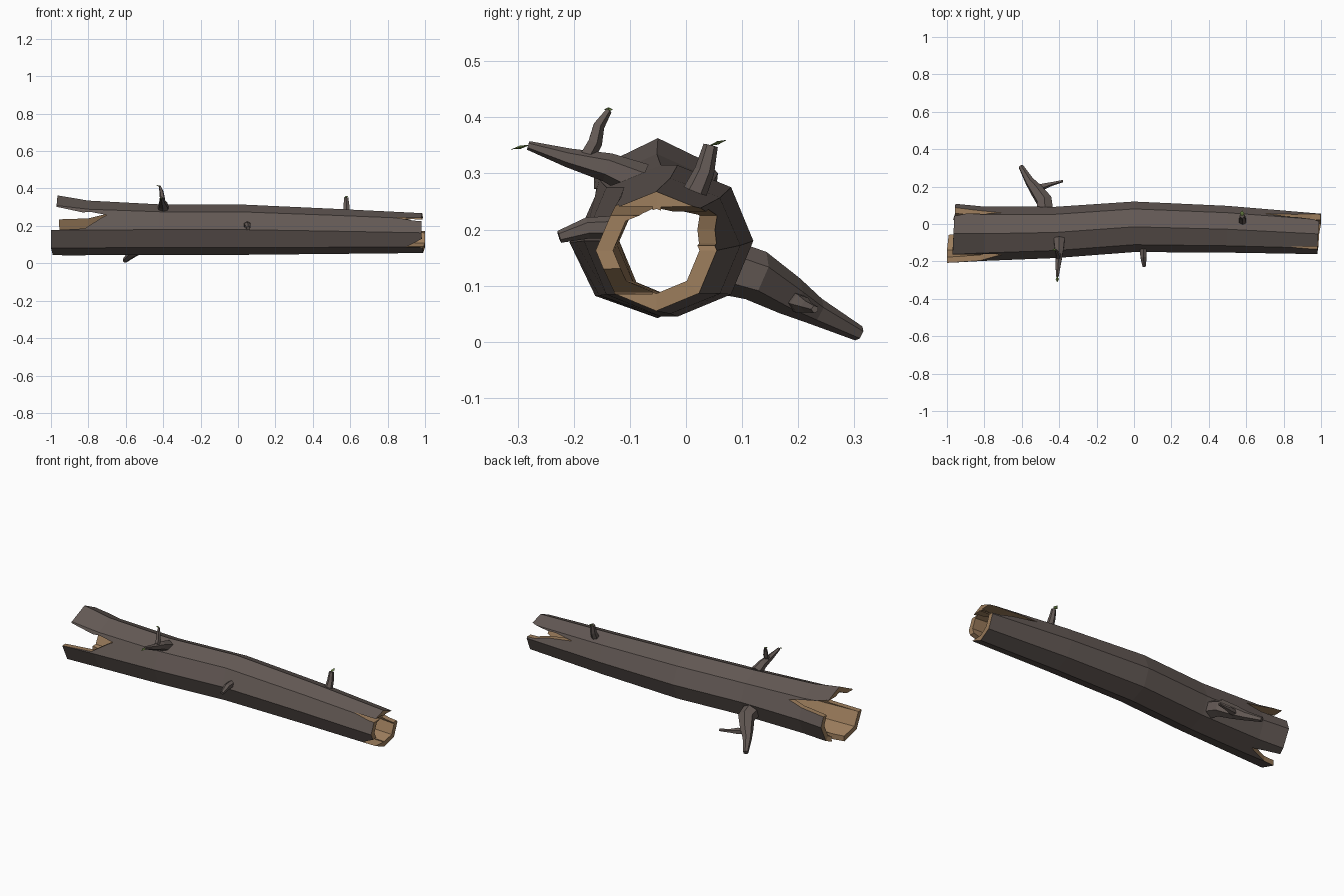
import bpy, bmesh
from math import sin, cos, pi
from mathutils import Vector

if "Cube" in bpy.data.objects:
    bpy.data.objects.remove(bpy.data.objects["Cube"])


def mat(name, col):
    m = bpy.data.materials.new(name)
    m.diffuse_color = (*col, 1)
    m.use_nodes = True
    m.node_tree.nodes["Principled BSDF"].inputs["Base Color"].default_value = m.diffuse_color
    return m


BARK = mat("bark", (0.125, 0.10, 0.09))
WOOD = mat("inner_wood", (0.34, 0.21, 0.11))
LEAF = mat("leaf", (0.15, 0.23, 0.06))


def make(name, bm, mats):
    bmesh.ops.recalc_face_normals(bm, faces=bm.faces)
    me = bpy.data.meshes.new(name)
    bm.to_mesh(me)
    bm.free()
    ob = bpy.data.objects.new(name, me)
    bpy.context.collection.objects.link(ob)
    for m in mats:
        me.materials.append(m)
    return ob


def bridge(bm, a, b, mi=0):
    n = len(a)
    for i in range(n):
        f = bm.faces.new((a[i], a[(i + 1) % n], b[(i + 1) % n], b[i]))
        f.material_index = mi


# Hollow octagonal trunk: x, centre y, centre z, side / up / down radius
STATIONS = [
    (-1.0, -.050, .178, .158, .185, .136),
    (-.80, -.052, .178, .145, .157, .135),
    (-.42, -.045, .180, .137, .135, .135),
    (0.0, -.015, .180, .135, .135, .135),
    (0.5, -.028, .172, .125, .120, .122),
    (1.0, -.053, .163, .108, .105, .108),
]
# Uneven end positions per corner (back, top, front, bottom order)
LEFT = [-.955, -.96, -.965, -.97, -1, -1, -.99, -.955]
RIGHT = [1, .99, .985, .98, .98, .985, .99, 1]


def trunk_ring(bm, s, wall):
    x, cy, cz, ry, up, dn = s
    vs = []
    for k in range(8):
        a = k * pi / 4
        xx = LEFT[k] if x == -1 else RIGHT[k] if x == 1 else x
        rz = up if sin(a) > 0 else dn
        vs.append(bm.verts.new((xx, cy + (ry - wall) * cos(a), cz + (rz - wall) * sin(a))))
    return vs


bm = bmesh.new()
outer = [trunk_ring(bm, s, 0) for s in STATIONS]
inner = [trunk_ring(bm, s, .031) for s in STATIONS]
for i in range(len(STATIONS) - 1):
    bridge(bm, outer[i], outer[i + 1], 0)
    bridge(bm, inner[i], inner[i + 1], 1)
bridge(bm, outer[0], inner[0], 1)
bridge(bm, outer[-1], inner[-1], 1)
trunk = make("hollow_trunk", bm, [BARK, WOOD])


# Splintered notches: side profile extruded through one wall
def notch(pts, lo, hi, plane="xz"):
    bm = bmesh.new()
    rings = []
    for d in (lo, hi):
        rings.append([bm.verts.new((p, d, q) if plane == "xz" else (p, q, d)) for p, q in pts])
    bridge(bm, *rings)
    for r in rings:
        bm.faces.new(r)
    cut = make("notch_cutter", bm, [WOOD])
    cut.hide_render = True
    mod = trunk.modifiers.new("notch", "BOOLEAN")
    mod.operation = "DIFFERENCE"
    mod.solver = "EXACT"
    mod.material_mode = "TRANSFER"
    mod.object = cut
    bpy.context.view_layer.objects.active = trunk
    bpy.ops.object.modifier_apply(modifier=mod.name)
    bpy.data.objects.remove(cut)


# left end: front, back, underside
notch([(-1.1, .315), (-.97, .302), (-.83, .272), (-.79, .275), (-.70, .258), (-.73, .243),
       (-.82, .186), (-1.1, .172)], -.4, -.055)
notch([(-1.1, .32), (-.95, .315), (-.85, .29), (-.71, .262), (-.80, .24), (-.95, .235),
       (-1.1, .235)], -.045, .4)
notch([(-1.1, .04), (-.95, .02), (-.80, -.01), (-.92, -.05), (-1.1, -.07)], -.1, .12, "xy")
# right end: back, upper front, lower front
notch([(.70, .225), (.82, .236), (.88, .232), (1.1, .25), (1.1, .165), (.95, .175), (.86, .20)],
      -.045, .4)
notch([(.84, .245), (1.1, .238), (1.1, .218), (.94, .228)], -.4, -.06)
notch([(.90, .088), (1.1, .19), (1.1, .082)], -.4, -.06)


# Branches: tapered tubes along a short path of (x, y, z, radius)
def branch(name, path, sides=6):
    bm = bmesh.new()
    pts = [Vector(p[:3]) for p in path]
    rings = []
    for i, p in enumerate(pts):
        t = (pts[min(i + 1, len(pts) - 1)] - pts[max(i - 1, 0)]).normalized()
        u = t.cross(Vector((1, 0, 0)) if abs(t.x) < .8 else Vector((0, 0, 1))).normalized()
        v = t.cross(u)
        r = path[i][3]
        rings.append([bm.verts.new(p + r * (u * cos(2 * pi * k / sides) + v * sin(2 * pi * k / sides)))
                      for k in range(sides)])
    for a, b in zip(rings, rings[1:]):
        bridge(bm, a, b)
    bm.faces.new(rings[0])
    bm.faces.new(rings[-1])
    return make(name, bm, [BARK])


branch("back_branch", [(-.475, .065, .135, .050), (-.48, .125, .118, .046), (-.525, .185, .082, .036),
                       (-.56, .23, .055, .025), (-.605, .308, .015, .014)])
branch("back_branch_twig", [(-.535, .19, .075, .018), (-.48, .203, .068, .018),
                            (-.44, .215, .063, .011), (-.38, .23, .058, .007)], 5)
branch("front_branch", [(-.40, -.08, .285, .034), (-.40, -.14, .311, .026),
                        (-.405, -.21, .328, .017), (-.41, -.281, .35, .008)])
branch("front_branch_twig", [(-.405, -.18, .325, .015), (-.405, -.163, .355, .014),
                             (-.41, -.156, .385, .011), (-.418, -.138, .412, .006)], 5)
branch("front_stub", [(.05, -.12, .205, .020), (.05, -.175, .203, .019), (.055, -.226, .187, .011)])
branch("top_stub", [(.58, .015, .265, .022), (.58, .033, .305, .018), (.578, .044, .35, .013)])


# Leaves: small flat folded diamonds
def leaf(name, base, tip, side):
    b, t, s = Vector(base), Vector(tip), Vector(side)
    bm = bmesh.new()
    m = b.lerp(t, .5)
    lift = (t - b).cross(s).normalized() * .003
    vb, vt, vl, vr, vu, vd = [bm.verts.new(p) for p in (b, t, m + s, m - s, m + lift, m - lift)]
    for c in (vu, vd):
        for f in ((vb, vl, c), (vl, vt, c), (vt, vr, c), (vr, vb, c)):
            bm.faces.new(f)
    return make(name, bm, [LEAF])


leaf("leaf_front", (-.41, -.278, .351), (-.41, -.312, .343), (.009, 0, 0))
leaf("leaf_twig", (-.413, -.138, .41), (-.437, -.138, .418), (0, .008, 0))
leaf("leaf_top", (.578, .040, .349), (.578, .073, .36), (.012, -.001, .003))
